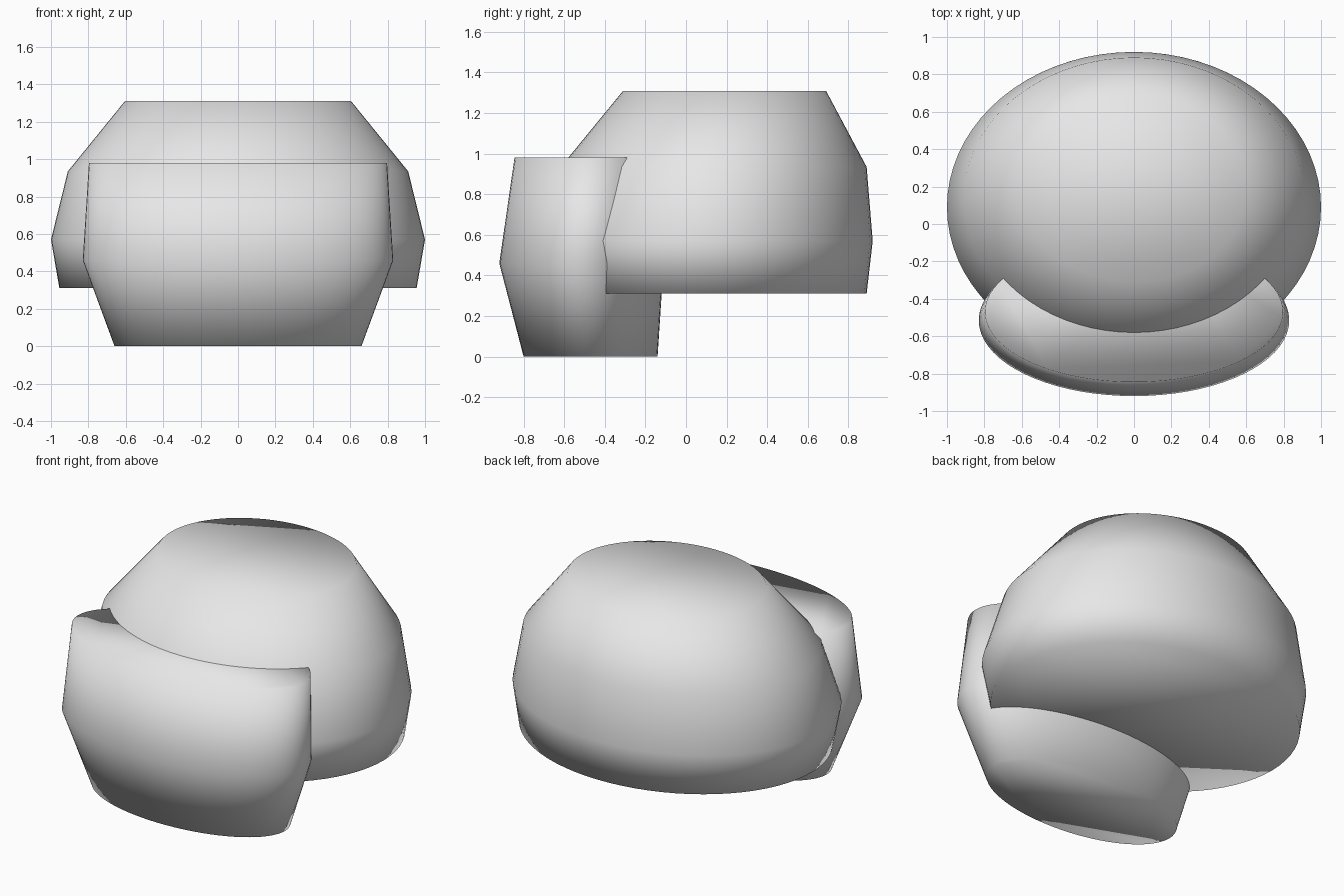
import bpy, bmesh, math

if "Cube" in bpy.data.objects:
    bpy.data.objects.remove(bpy.data.objects["Cube"])

SEGMENTS = 72

grey = bpy.data.materials.new("plain_grey")
grey.diffuse_color = (0.8, 0.8, 0.8, 1)
grey.use_nodes = True
grey.node_tree.nodes["Principled BSDF"].inputs["Base Color"].default_value = grey.diffuse_color


def loft(name, sections):
    """Closed smooth body through elliptical sections (z, half width, front y, back y)."""
    bm = bmesh.new()
    rings = []
    for z, rx, front, back in sections:
        cy, ry = (front + back) / 2, (back - front) / 2
        angles = [2 * math.pi * i / SEGMENTS for i in range(SEGMENTS)]
        rings.append([bm.verts.new((rx * math.cos(a), cy + ry * math.sin(a), z))
                      for a in angles])
    for low, high in zip(rings, rings[1:]):
        for i in range(SEGMENTS):
            j = (i + 1) % SEGMENTS
            bm.faces.new((low[i], low[j], high[j], high[i]))
    # flat caps share the smooth shading of the sides
    bm.faces.new(rings[0][::-1])
    bm.faces.new(rings[-1])
    for face in bm.faces:
        face.smooth = True
    mesh = bpy.data.meshes.new(name)
    bm.to_mesh(mesh)
    bm.free()
    mesh.materials.append(grey)
    obj = bpy.data.objects.new(name, mesh)
    bpy.context.collection.objects.link(obj)
    return obj


# large rounded upper body
loft("upper_dome", [
    (0.31, 0.955, -0.69, 0.89),
    (0.57, 1.00, -0.74, 0.92),
    (0.935, 0.91, -0.617, 0.89),
    (1.31, 0.605, -0.31, 0.69),
])

# lower front body, overlapping the dome
loft("front_jaw", [
    (0.0, 0.66, -0.80, -0.14),
    (0.46, 0.83, -0.92, -0.11),
    (0.98, 0.797, -0.845, -0.095),
])
